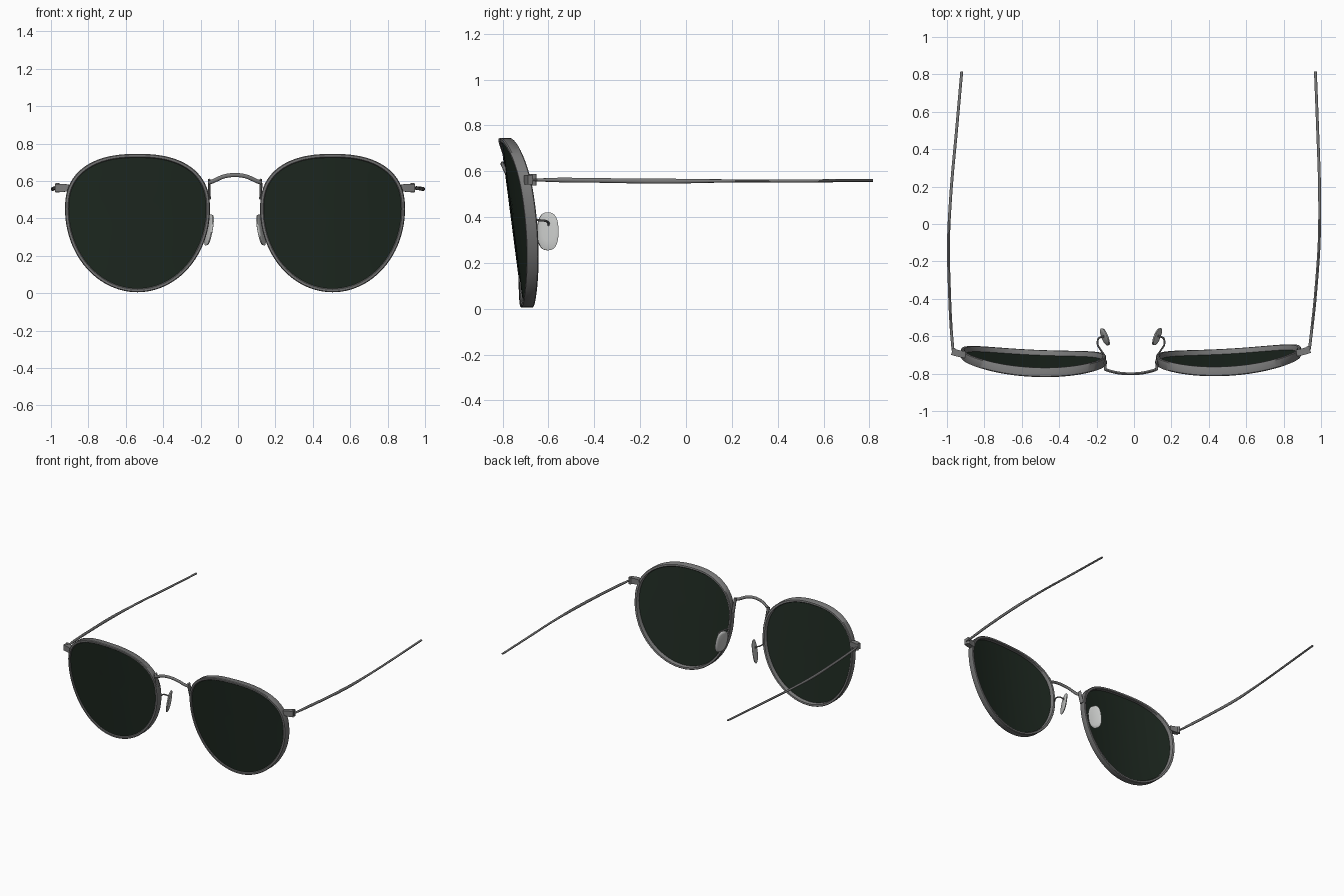
import bpy, bmesh, math
from mathutils import Vector

if "Cube" in bpy.data.objects:
    bpy.data.objects.remove(bpy.data.objects["Cube"])

CX = -0.016                 # mirror plane of the front
UC, ZC = 0.5215, 0.45       # lens centre (distance from mirror plane, height)
HW, UP, DOWN = 0.3875, 0.295, 0.445


def material(name, rgb):
    m = bpy.data.materials.new(name)
    m.diffuse_color = (*rgb, 1)
    m.use_nodes = True
    m.node_tree.nodes["Principled BSDF"].inputs["Base Color"].default_value = m.diffuse_color
    return m


METAL = material("grey_metal", (0.19, 0.19, 0.19))
GLASS = material("dark_green_glass", (0.013, 0.022, 0.015))
PAD = material("pale_silicone", (0.55, 0.56, 0.55))


def finish(name, bm, mat, angle=40):
    bmesh.ops.recalc_face_normals(bm, faces=bm.faces)
    me = bpy.data.meshes.new(name)
    bm.to_mesh(me)
    bm.free()
    me.materials.append(mat)
    ob = bpy.data.objects.new(name, me)
    bpy.context.collection.objects.link(ob)
    bpy.ops.object.select_all(action='DESELECT')
    ob.select_set(True)
    bpy.context.view_layer.objects.active = ob
    bpy.ops.object.shade_smooth_by_angle(angle=math.radians(angle))
    return ob


def place(s, u, y, z):
    """Side s (-1 left, 1 right), distance u from the mirror plane."""
    return Vector((CX + s * u, y + 0.0055 * s * u, z))


def front_y(u, z):
    """Front surface: leaning, wrapped round a vertical axis, turned outward."""
    d = u - UC
    return -0.815 + (0.745 - z) * 0.13 + 0.30 * d * d + 0.052 * d


def outline(t, inset):
    """Rounded lens outline, flatter on top."""
    c, s = math.cos(t), math.sin(t)
    n = 2.4 if s > 0 else 2.0
    h = UP if s > 0 else DOWN
    f = lambda v: math.copysign(abs(v) ** (2 / n), v)
    return UC + (HW - inset) * f(c), ZC + (h - inset) * f(s)


def bridge_rings(bm, rings, closed=False):
    n = len(rings[0])
    for i in range(len(rings) - (0 if closed else 1)):
        a, b = rings[i], rings[(i + 1) % len(rings)]
        for j in range(n):
            k = (j + 1) % n
            bm.faces.new((a[j], a[k], b[k], b[j]))


def spline(rows, steps):
    """Catmull-Rom through rows of numbers."""
    rows = [tuple(r) for r in rows]
    p = [rows[0]] + rows + [rows[-1]]
    out = []
    for i in range(1, len(p) - 2):
        for k in range(steps):
            t = k / steps
            out.append([0.5 * (2 * b + (c - a) * t + (2 * a - 5 * b + 4 * c - d) * t * t
                               + (3 * b - a - 3 * c + d) * t ** 3)
                        for a, b, c, d in zip(*p[i - 1:i + 3])])
    return out + [list(rows[-1])]


def sweep(name, rows, up, mat=METAL, sides=10, steps=6):
    """Sweep a section along rows of x, y, z, half width, half height."""
    bm = bmesh.new()
    rows = spline(rows, steps)
    pts = [Vector(r[:3]) for r in rows]
    rings = []
    for i, r in enumerate(rows):
        t = (pts[min(i + 1, len(pts) - 1)] - pts[max(i - 1, 0)]).normalized()
        side = t.cross(Vector(up)).normalized()
        top = side.cross(t)
        ring = []
        for j in range(sides):
            a = 2 * math.pi * (j + 0.5) / sides
            k = 1.414 if sides == 4 else 1
            ring.append(bm.verts.new(pts[i] + side * math.cos(a) * r[3] * k
                                     + top * math.sin(a) * r[4] * k))
        rings.append(ring)
    bridge_rings(bm, rings)
    bm.faces.new(rings[0])
    bm.faces.new(rings[-1])
    return finish(name, bm, mat)


def rim(s, label):
    section = [(0.004, 0), (0, 0.005), (0, 0.045), (0.004, 0.05),
               (0.016, 0.05), (0.02, 0.045), (0.02, 0.005), (0.016, 0)]
    bm = bmesh.new()
    rings = []
    for i in range(96):
        ring = []
        for inset, depth in section:
            u, z = outline(2 * math.pi * i / 96, inset)
            ring.append(bm.verts.new(place(s, u, front_y(u, z) + depth, z)))
        rings.append(ring)
    bridge_rings(bm, rings, closed=True)
    finish(label + "_rim", bm, METAL)


def lens(s, label):
    bm = bmesh.new()
    edges = []
    for depth in (0.010, 0.024):
        rings = []
        for f in (0.2, 0.4, 0.6, 0.8, 1.0):
            ring = []
            for i in range(96):
                u, z = outline(2 * math.pi * i / 96, 0.016)
                u, z = UC + (u - UC) * f, ZC + (z - ZC) * f
                ring.append(bm.verts.new(place(s, u, front_y(u, z) + depth, z)))
            rings.append(ring)
        bridge_rings(bm, rings)
        mid = bm.verts.new(place(s, UC, front_y(UC, ZC) + depth, ZC))
        for i in range(96):
            bm.faces.new((mid, rings[0][i], rings[0][(i + 1) % 96]))
        edges.append(rings[-1])
    bridge_rings(bm, edges)
    finish(label + "_lens", bm, GLASS)


def nose_pad(s, label):
    """Rounded pad, thin sideways, leaning and turned."""
    bm = bmesh.new()
    rings = []
    for x, f in ((-0.009, 0.75), (-0.005, 0.96), (0.002, 1.0), (0.007, 0.85), (0.009, 0.5)):
        ring = []
        for i in range(32):
            a = 2 * math.pi * i / 32
            c, d = math.cos(a), math.sin(a)
            dy = 0.046 * f * math.copysign(abs(c) ** 0.8, c)
            dz = 0.083 * f * math.copysign(abs(d) ** 0.8, d)
            ring.append(bm.verts.new(place(s, 0.140 + x + 0.35 * dy - 0.17 * dz,
                                           -0.603 + dy, 0.338 + dz)))
        rings.append(ring)
    bridge_rings(bm, rings)
    bm.faces.new(rings[0])
    bm.faces.new(rings[-1])
    finish(label + "_nose_pad", bm, PAD, 60)


for s, label in ((-1, "left"), (1, "right")):
    rim(s, label)
    lens(s, label)
    nose_pad(s, label)
    # curled wire holding the pad
    arm = [(0.143, -0.70, 0.40), (0.160, -0.675, 0.395), (0.178, -0.645, 0.387),
           (0.174, -0.612, 0.383), (0.146, -0.600, 0.372), (0.140, -0.602, 0.350)]
    sweep(label + "_pad_arm", [(*place(s, *p), 0.005, 0.005) for p in arm], (0.1, 0.2, 1), sides=8)
    # block and hinge joining rim and temple
    block = [(0.885, -0.694, 0.563), (0.915, -0.689, 0.563), (0.957, -0.677, 0.563)]
    sweep(label + "_end_piece", [(*place(s, *p), 0.018, h) for p, h in zip(block, (0.016, 0.021, 0.021))],
          (0, 0, 1), sides=4, steps=3)
    barrel = [place(s, 0.948, -0.668, z) for z in (0.538, 0.588)]
    sweep(label + "_hinge", [(*p, 0.011, 0.011) for p in barrel], (0, 1, 0), sides=12, steps=1)
    # upright tab between rim and bridge
    tab = [(0.137, -0.738, 0.505), (0.138, -0.752, 0.55), (0.138, -0.768, 0.608)]
    sweep(label + "_bridge_tab", [(*place(s, *p), 0.008, 0.016) for p in tab], (0, 1, 0), steps=3)

# arched bridge
arch = [(-0.140, -0.775, 0.592), (-0.115, -0.785, 0.600), (-0.06, -0.797, 0.624), (0, -0.801, 0.632),
        (0.06, -0.797, 0.624), (0.115, -0.785, 0.600), (0.140, -0.775, 0.592)]
sweep("bridge", [(*place(1, *p), 0.008, 0.011) for p in arch], (0, 0, 1))

# temples, each with its own slight bow
height = [(-0.67, 0.562, 0.005), (-0.55, 0.562, 0.010), (-0.38, 0.560, 0.010), (-0.10, 0.557, 0.011),
          (0.19, 0.558, 0.007), (0.50, 0.558, 0.007), (0.815, 0.560, 0.006)]
bow = {"left_temple": (-0.968, -0.978, -0.986, -0.992, -0.977, -0.949, -0.921),
       "right_temple": (0.938, 0.952, 0.970, 0.990, 0.992, 0.982, 0.970)}
for name, xs in bow.items():
    sweep(name, [(x, y, z, 0.008, h) for x, (y, z, h) in zip(xs, height)], (0, 0, 1))
